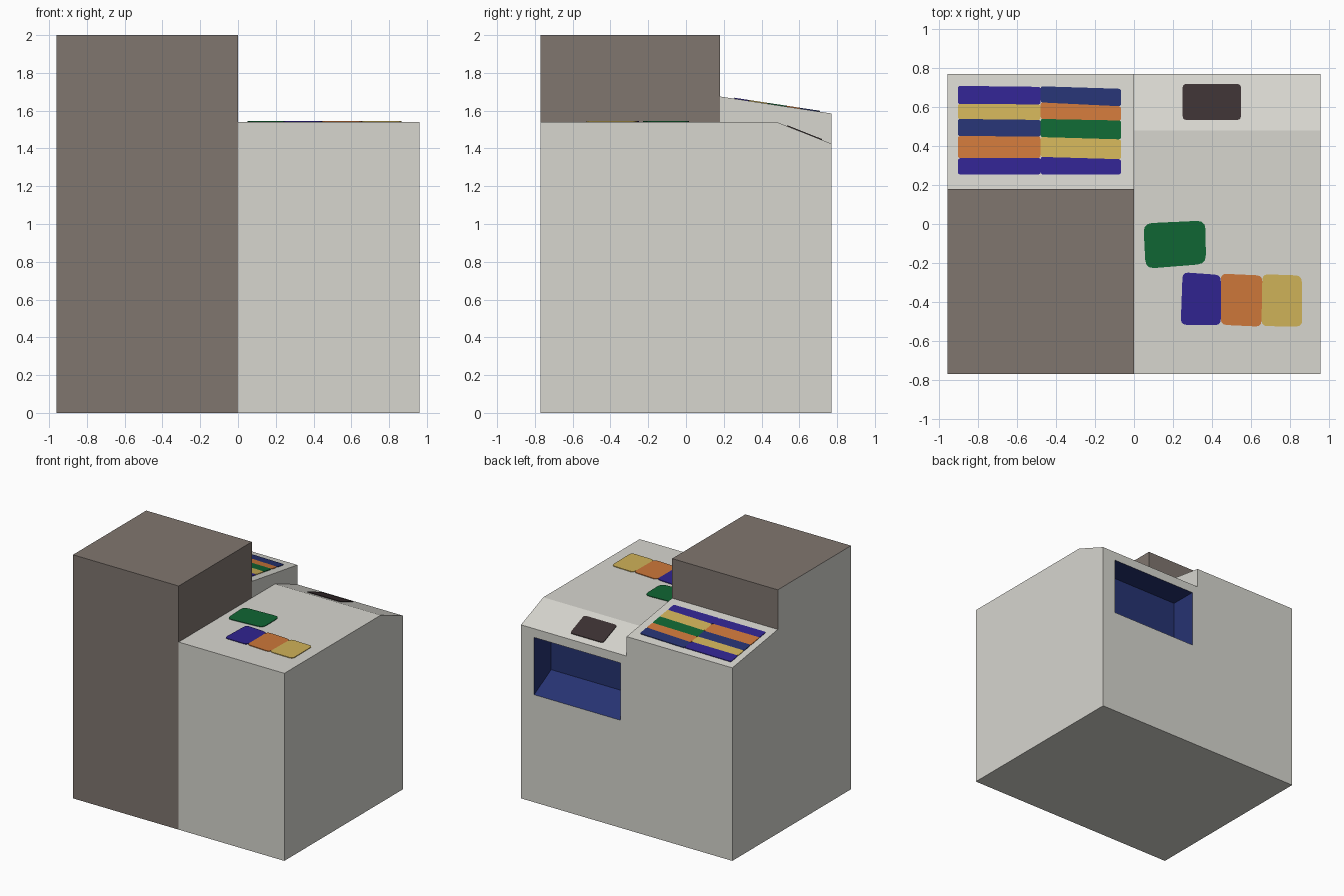
import bpy, bmesh, math
from mathutils import Vector

if "Cube" in bpy.data.objects:
    bpy.data.objects.remove(bpy.data.objects["Cube"])


def mat(name, hexcol):
    def lin(c):
        return c / 12.92 if c <= 0.04045 else ((c + 0.055) / 1.055) ** 2.4
    m = bpy.data.materials.new(name)
    m.diffuse_color = [lin(int(hexcol[i:i + 2], 16) / 255) for i in (0, 2, 4)] + [1]
    m.use_nodes = True
    m.node_tree.nodes["Principled BSDF"].inputs["Base Color"].default_value = m.diffuse_color
    return m


M = {n: mat(n, h) for n, h in {
    "light_grey": "d7d6cf", "brown": "80766f", "navy": "263372", "black_brown": "3b3031",
    "purple": "302490", "orange": "cd773a", "yellow": "cfb258", "green": "106633"}.items()}

X, Y = 0.96, 0.77
STEP_Y, CREASE_Y = 0.18, 0.48        # back of tower, start of rear slope
DECK_Z, LIP_Z = 1.54, 1.425          # right deck, its rear lip
SHELF_Z0, SHELF_Z1 = 1.675, 1.585    # sloping shelf behind the tower


def surface_z(x, y):
    """Height of the top surfaces outside the tower."""
    if x < 0:
        return SHELF_Z0 + (y - STEP_Y) / (Y - STEP_Y) * (SHELF_Z1 - SHELF_Z0)
    return DECK_Z + max(0, y - CREASE_Y) / (Y - CREASE_Y) * (LIP_Z - DECK_Z)


def prism(profile, x0, x1):
    bm = bmesh.new()
    a = [bm.verts.new((x0, y, z)) for y, z in profile]
    b = [bm.verts.new((x1, y, z)) for y, z in profile]
    bm.faces.new(a)
    bm.faces.new(b)
    n = len(a)
    for i in range(n):
        bm.faces.new((a[i], a[(i + 1) % n], b[(i + 1) % n], b[i]))
    bmesh.ops.recalc_face_normals(bm, faces=bm.faces)
    return bm


def finish(bm, name, mats):
    me = bpy.data.meshes.new(name)
    bm.to_mesh(me)
    bm.free()
    for m in mats:
        me.materials.append(M[m])
    ob = bpy.data.objects.new(name, me)
    bpy.context.collection.objects.link(ob)
    return ob


# Left block: tall tower with the shelf behind it
bm = prism([(-Y, 0), (Y, 0), (Y, SHELF_Z1), (STEP_Y, SHELF_Z0), (STEP_Y, 2), (-Y, 2)], -X, 0)
slope_n = Vector((0, DECK_Z - LIP_Z, Y - CREASE_Y)).normalized()
for co, no in (((0, 0, DECK_Z), (0, 0, 1)), ((0, STEP_Y, 0), (0, 1, 0)),
               ((0, CREASE_Y, DECK_Z), slope_n)):
    cap = [f for f in bm.faces if f.normal.x > 0.9]
    geom = cap + list({e for f in cap for e in f.edges}) + list({v for f in cap for v in f.verts})
    bmesh.ops.bisect_plane(bm, geom=geom, plane_co=co, plane_no=no)
bm.normal_update()
hidden = []
for f in bm.faces:
    c, n = f.calc_center_median(), f.normal
    if n.x > 0.9 and c.z < surface_z(0, c.y):
        hidden.append(f)             # wall shared with the right block
    front = n.y < -0.9
    tower = c.y < STEP_Y + 0.01 and c.z > DECK_Z and n.x > -0.9
    f.material_index = 1 if front or tower else 0
bmesh.ops.delete(bm, geom=hidden, context='FACES')
finish(bm, "tower_and_shelf", ["light_grey", "brown"])

# Right block: lower deck with a recessed bin in the back
bm = prism([(-Y, 0), (Y, 0), (Y, LIP_Z), (CREASE_Y, DECK_Z), (-Y, DECK_Z)], 0, X)
bm.normal_update()
back = next(f for f in bm.faces if f.normal.y > 0.9)
for y, z_low, navy in ((Y, 0.883, 0), (Y - 0.22, 1.005, 1)):
    ring = bmesh.ops.inset_individual(bm, faces=[back], thickness=0.02)["faces"]
    for f in ring:
        f.material_index = navy
    for v in back.verts:
        v.co = (0.84 if v.co.x > 0.48 else 0.054, y, 1.353 if v.co.z > 1.17 or
                (not navy and v.co.z > 0.7) else z_low)
back.material_index = 1
bm.normal_update()
bmesh.ops.delete(bm, geom=[f for f in bm.faces if f.normal.x < -0.9 and
                           f.calc_center_median().x < 0.01], context='FACES')
finish(bm, "deck_with_bin", ["light_grey", "navy"])


# Thin rounded plates: corners run left-bottom, right-bottom, right-top, left-top
def plate(name, colour, corners, r=0.025):
    pts = [Vector(c) for c in corners]
    loop = []
    for i, p in enumerate(pts):
        a = p + (pts[i - 1] - p).normalized() * r
        b = p + (pts[(i + 1) % 4] - p).normalized() * r
        for t in (0, 0.33, 0.67, 1):
            loop.append(a * (1 - t) ** 2 + p * 2 * t * (1 - t) + b * t * t)
    bm = bmesh.new()
    low, top = ([bm.verts.new((q.x, q.y, surface_z(q.x, q.y) + h)) for q in loop]
                for h in (0, 0.005))
    bm.faces.new(top)
    for i in range(len(loop)):
        j = (i + 1) % len(loop)
        bm.faces.new((low[i], low[j], top[j], top[i]))
    finish(bm, name, [colour])


def quad(x0, x1, bl, br, tr, tl):
    return [(x0, bl), (x1, br), (x1, tr), (x0, tl)]


# Deck markings
plate("rear_panel", "black_brown", quad(0.25, 0.55, 0.535, 0.535, 0.72, 0.72), 0.02)
plate("green_patch", "green", [(0.06, -0.23), (0.37, -0.205), (0.367, 0.018), (0.048, 0.003)], 0.045)
plate("purple_patch", "purple", [(0.24, -0.518), (0.446, -0.52), (0.446, -0.262), (0.25, -0.248)], 0.03)
plate("orange_patch", "orange", [(0.446, -0.518), (0.655, -0.528), (0.66, -0.265), (0.446, -0.255)], 0.03)
plate("yellow_patch", "yellow", [(0.655, -0.525), (0.865, -0.527), (0.862, -0.265), (0.66, -0.258)], 0.03)

# Shelf stripes: two columns, each bounded by (left y, right y) lines from back to front
columns = (
    (-0.905, -0.48, ("purple", "yellow", "navy", "orange", "purple"),
     ((0.71, 0.705), (0.617, 0.615), (0.54, 0.535), (0.452, 0.45), (0.338, 0.34), (0.255, 0.255))),
    (-0.48, -0.067, ("navy", "orange", "green", "yellow", "purple"),
     ((0.708, 0.695), (0.625, 0.605), (0.54, 0.532), (0.447, 0.435), (0.345, 0.333), (0.255, 0.255))))
for side, (x0, x1, colours, lines) in zip(("left", "right"), columns):
    for i, colour in enumerate(colours):
        (tl, tr), (bl, br) = lines[i], lines[i + 1]
        plate(f"{side}_stripe_{i + 1}", colour, quad(x0, x1, bl, br, tr, tl), 0.012)
